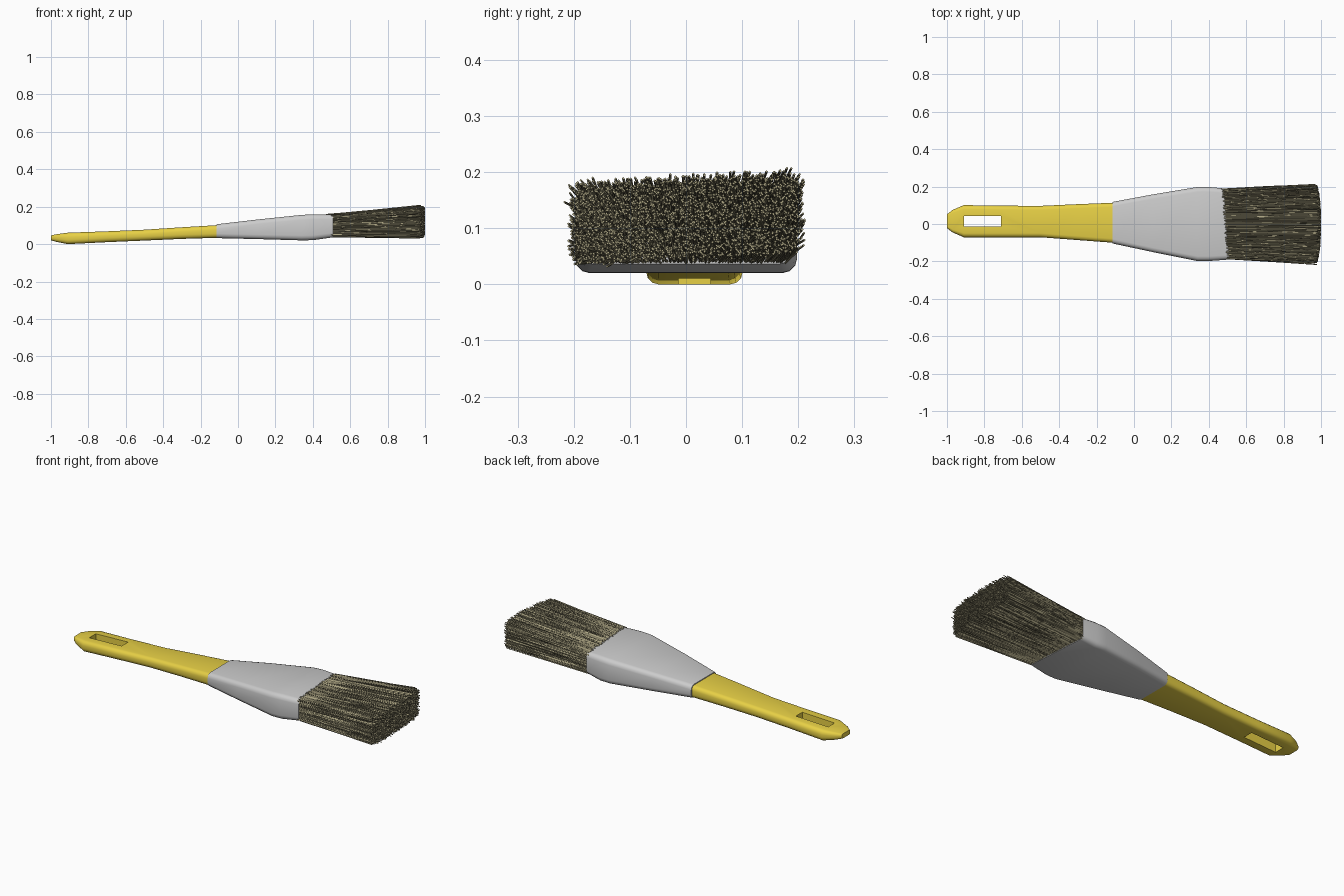
import bpy, math, random

if "Cube" in bpy.data.objects:
    bpy.data.objects.remove(bpy.data.objects["Cube"])
random.seed(4)


def material(name, color):
    m = bpy.data.materials.new(name)
    m.diffuse_color = (*color, 1)
    m.use_nodes = True
    m.node_tree.nodes["Principled BSDF"].inputs["Base Color"].default_value = m.diffuse_color
    return m


def mesh_object(name, verts, faces, mat=None):
    me = bpy.data.meshes.new(name)
    me.from_pydata(verts, [], faces)
    me.update()
    ob = bpy.data.objects.new(name, me)
    bpy.context.collection.objects.link(ob)
    if mat:
        me.materials.append(mat)
    return ob


def section(x, y0, y1, z0, z1, r, skew=0):
    """Rounded rectangle across x, four points per corner."""
    pts = []
    for i, (cy, cz) in enumerate([(y1 - r, z1 - r), (y0 + r, z1 - r), (y0 + r, z0 + r), (y1 - r, z0 + r)]):
        for k in range(4):
            a = math.pi / 2 * (i + k / 3)
            y = cy + r * math.cos(a)
            pts.append((x - skew * y, y, cz + r * math.sin(a)))
    return pts


def loft(name, sections, mat=None):
    n = 16
    verts = [p for s in sections for p in section(*s)]
    faces = [(r * n + i, (r + 1) * n + i, (r + 1) * n + (i + 1) % n, r * n + (i + 1) % n)
             for r in range(len(sections) - 1) for i in range(n)]
    last = (len(sections) - 1) * n
    faces += [tuple(range(n)), tuple(reversed(range(last, last + n)))]
    ob = mesh_object(name, verts, [f[::-1] for f in faces], mat)
    return ob


def smooth(ob, angle):
    bpy.ops.object.select_all(action='DESELECT')
    ob.select_set(True)
    bpy.context.view_layer.objects.active = ob
    bpy.ops.object.shade_smooth_by_angle(angle=math.radians(angle))


yellow = material("yellow_paint", (0.80, 0.63, 0.06))
khaki = material("bristle_khaki", (0.42, 0.38, 0.23))
dark = material("bristle_dark", (0.20, 0.18, 0.11))

# Handle: tapered grip with a pointed end
handle = loft("handle", [
    (-1.0, -0.022, 0.052, 0.020, 0.046, 0.010),
    (-0.97, -0.045, 0.075, 0.012, 0.053, 0.016),
    (-0.91, -0.071, 0.101, 0.000, 0.061, 0.022),
    (-0.71, -0.071, 0.098, 0.010, 0.068, 0.022),
    (-0.50, -0.071, 0.097, 0.019, 0.077, 0.022),
    (-0.30, -0.086, 0.106, 0.028, 0.090, 0.022),
    (-0.10, -0.101, 0.114, 0.034, 0.102, 0.022)], yellow)

# Hanging slot through the handle
cutter = mesh_object("slot_cutter",
                     [(x, y, z) for x in (-0.91, -0.71) for y in (-0.013, 0.044) for z in (-0.1, 0.2)],
                     [(0, 1, 3, 2), (4, 6, 7, 5), (0, 4, 5, 1), (2, 3, 7, 6), (0, 2, 6, 4), (1, 5, 7, 3)])
cutter.hide_render = True
cutter.hide_set(True)
slot = handle.modifiers.new("slot", 'BOOLEAN')
slot.object = cutter
slot.operation = 'DIFFERENCE'
slot.solver = 'EXACT'
smooth(handle, 40)

# Ferrule: flaring metal sleeve with an open, recessed mouth
ferrule = loft("ferrule", [
    (-0.115, -0.104, 0.118, 0.032, 0.106, 0.024),
    (0.10, -0.150, 0.158, 0.027, 0.131, 0.024),
    (0.34, -0.198, 0.198, 0.020, 0.156, 0.026),
    (0.40, -0.198, 0.198, 0.021, 0.159, 0.026),
    (0.495, -0.190, 0.190, 0.036, 0.158, 0.024, 0.07),
    (0.495, -0.182, 0.182, 0.044, 0.150, 0.018, 0.07),
    (0.44, -0.182, 0.182, 0.044, 0.150, 0.018)])
smooth(ferrule, 35)

# Bristles: dense field of thin square strands fanning out to the tip
verts, faces, mats = [], [], []
NY, NZ, R = 88, 34, 0.0023
for j in range(NY):
    for k in range(NZ):
        u = 2 * (j + random.uniform(0.1, 0.9)) / NY - 1
        v = 2 * (k + random.uniform(0.1, 0.9)) / NZ - 1
        if abs(u) > 0.95 and abs(v) > 0.88:
            continue
        y0, z0 = 0.188 * u, 0.099 + 0.061 * v
        y2 = 0.208 * u + random.gauss(0, 0.004)
        z2 = 0.120 + 0.073 * v + 0.010 * u + random.gauss(0, 0.004)
        y1 = (y0 + y2) / 2 + random.gauss(0, 0.0015)
        z1 = (z0 + z2) / 2 + random.gauss(0, 0.0015)
        x0 = 0.488 - 0.07 * y0 + random.uniform(-0.008, 0.008)
        x2 = min(1.0, 0.988 - 0.02 * abs(u) ** 3 + random.uniform(-0.010, 0.012))
        b = len(verts)
        for x, y, z in ((x0, y0, z0), ((x0 + x2) / 2, y1, z1), (x2, y2, z2)):
            verts += [(x, y + R, z), (x, y, z + R), (x, y - R, z), (x, y, z - R)]
        for s in (b, b + 4):
            faces += [(s + i, s + (i + 1) % 4, s + 4 + (i + 1) % 4, s + 4 + i)[::-1] for i in range(4)]
        faces.append((b + 11, b + 10, b + 9, b + 8)[::-1])
        mats += [int(random.random() < 0.6)] * 8 + [0]
bristles = mesh_object("bristles", verts, faces, khaki)
bristles.data.materials.append(dark)
bristles.data.polygons.foreach_set("material_index", mats)

# Consistent outward faces
for ob in (handle, ferrule, bristles, cutter):
    bpy.ops.object.select_all(action='DESELECT')
    ob.hide_set(False)
    ob.select_set(True)
    bpy.context.view_layer.objects.active = ob
    bpy.ops.object.mode_set(mode='EDIT')
    bpy.ops.mesh.select_all(action='SELECT')
    bpy.ops.mesh.normals_make_consistent(inside=False)
    bpy.ops.object.mode_set(mode='OBJECT')
cutter.hide_set(True)
